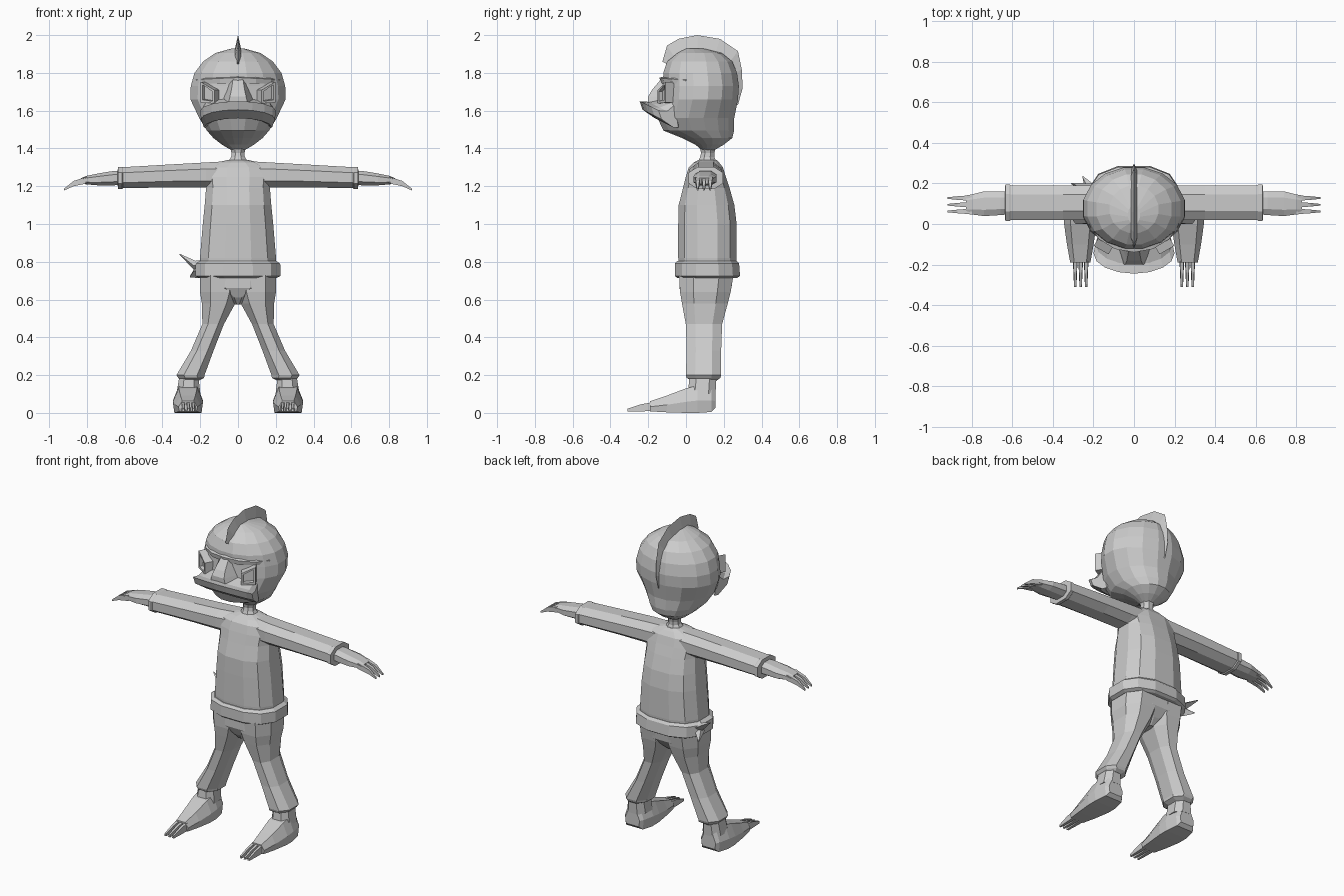
import bpy, bmesh, math
from mathutils import Vector

grey = bpy.data.materials.new("plain grey")
grey.diffuse_color = (0.6, 0.6, 0.6, 1)


def loft(name, rings, closed=False):
    """Skin a row of equal-length point rings, capping the ends."""
    bm = bmesh.new()
    vs = [[bm.verts.new(p) for p in r] for r in rings]
    n = len(vs[0])
    pairs = list(zip(vs, vs[1:])) + ([(vs[-1], vs[0])] if closed else [])
    for a, b in pairs:
        for i in range(n):
            j = (i + 1) % n
            bm.faces.new((a[i], a[j], b[j], b[i]))
    if not closed:
        bm.faces.new(vs[0])
        bm.faces.new(vs[-1])
    bmesh.ops.recalc_face_normals(bm, faces=bm.faces)
    me = bpy.data.meshes.new(name)
    bm.to_mesh(me)
    bm.free()
    me.materials.append(grey)
    ob = bpy.data.objects.new(name, me)
    bpy.context.collection.objects.link(ob)
    return ob


def oval(n, a, b, power=1.0):
    """Rounded outline; power below 1 makes it boxier."""
    pts = []
    for i in range(n):
        t = 2 * math.pi * (i + 0.5) / n
        c, s = math.cos(t), math.sin(t)
        pts.append((a * math.copysign(abs(c) ** power, c),
                    b * math.copysign(abs(s) ** power, s)))
    return pts


def z_loft(name, secs, n, power=1.0, s=1):
    """Sections along z: (z, x0, x1, y front, y back)."""
    rings = []
    for z, x0, x1, yf, yb in secs:
        k = math.cos(math.pi / n)
        pts = oval(n, (x1 - x0) / 2 / k, (yb - yf) / 2 / k, power)
        rings.append([(s * (u + (x0 + x1) / 2), v + (yf + yb) / 2, z) for u, v in pts])
    return loft(name, rings)


def x_loft(name, secs, n, power=1.0, s=1):
    """Sections along x: (x, y0, y1, z0, z1)."""
    rings = []
    for x, y0, y1, z0, z1 in secs:
        k = math.cos(math.pi / n)
        pts = oval(n, (y1 - y0) / 2 / k, (z1 - z0) / 2 / k, power)
        rings.append([(s * x, u + (y0 + y1) / 2, v + (z0 + z1) / 2) for u, v in pts])
    return loft(name, rings)


def sym(secs):
    return [(z, -h, h, f, b) for z, h, f, b in secs]


# Head
z_loft("head", sym([
    (1.385, .025, .09, .14), (1.42, .085, .05, .20), (1.455, .13, -.02, .245),
    (1.495, .165, -.12, .255), (1.56, .205, -.15, .255), (1.66, .252, -.125, .275),
    (1.73, .25, -.12, .28), (1.80, .23, -.12, .27), (1.86, .185, -.10, .245),
    (1.905, .12, -.045, .19), (1.93, .03, .0, .09)]), 16)

# Crest: ridge points paired with base points on the skull (y, z)
ridge = [(-.125, 1.86), (-.10, 1.945), (-.04, 1.98), (.06, 2.0), (.18, 1.98),
         (.275, 1.915), (.295, 1.82), (.30, 1.72), (.275, 1.63)]
base = [(-.09, 1.84), (-.06, 1.88), (-.02, 1.90), (.06, 1.91), (.15, 1.89),
        (.225, 1.85), (.255, 1.79), (.26, 1.71), (.25, 1.64)]
wide = [.008, .018, .02, .02, .02, .02, .02, .016, .008]
loft("head_crest", [[(0, *r), (w, *b), (-w, *b)] for r, b, w in zip(ridge, base, wide)])

# Wide curled upper lip
rings = []
for i in range(9):
    t = (i - 4) / 4
    c = math.cos(t * math.pi / 2)
    x = .2 * math.sin(t * math.pi / 2)
    yt, zt = -.145 - .10 * c, 1.60 + .05 * c
    rings.append([(x * .9, -.06, zt + .03), (x * .95, yt + .045, zt - .003),
                  (x, yt, zt), (x * .98, yt + .015, zt - .045),
                  (x * .9, yt + .08, zt - .09), (x * .85, -.04, zt - .09)])
loft("upper_lip", rings)

# Nose bridge and brow
loft("nose", [[(-a, yb, z), (-a * .5, yf, z), (a * .5, yf, z), (a, yb, z)] for z, a, yf, yb in
              [(1.775, .05, -.125, -.08), (1.71, .07, -.18, -.08),
               (1.675, .085, -.2, -.08), (1.62, .11, -.2, -.08)]])
rings = []
for i in range(7):
    t = (i - 3) / 3
    c, sn = math.cos(t * 1.25), math.sin(t * 1.25)
    x, y = .235 * sn, .06 - .2 * c
    rings.append([(x * .92, y + .06, 1.79), (x, y, 1.775 - .012 * abs(t)),
                  (x, y + .005, 1.745), (x * .92, y + .06, 1.735)])
loft("brow", rings)

for s, side in ((1, "right"), (-1, "left")):
    # Eye: raised frame around a sunken plate
    ctr = Vector((s * .158, -.122, 1.69))
    out = Vector((s * .5, -.866, 0))
    across = Vector((s * .866, .5, 0))
    up = Vector((0, 0, 1))

    def rim(w, h, d):
        return [ctr + across * u * w + up * (v * h + u * .008) + out * d
                for u, v in ((-1, -.8), (1, -1), (1, 1), (-1, .5))]
    loft(side + "_eye_frame", [rim(.042, .055, -.05), rim(.042, .055, .008),
                               rim(.03, .04, .008), rim(.026, .035, -.05)], True)
    loft(side + "_eye", [rim(.03, .04, -.05), rim(.028, .037, -.012)])

    # Sleeve with a cuff step
    x_loft(side + "_sleeve", [
        (.08, .03, .19, 1.19, 1.33), (.17, .02, .19, 1.195, 1.325), (.35, .02, .19, 1.195, 1.315),
        (.61, .02, .19, 1.19, 1.30), (.615, .015, .195, 1.185, 1.302),
        (.635, .015, .195, 1.185, 1.302), (.637, .045, .165, 1.205, 1.285)], 8, .85, s)
    # Hand and fingers
    x_loft(side + "_hand", [
        (.60, .05, .16, 1.21, 1.28), (.66, .045, .16, 1.205, 1.28), (.74, .04, .16, 1.205, 1.267),
        (.80, .048, .145, 1.21, 1.255), (.83, .05, .14, 1.213, 1.243)], 8, .8, s)
    for y in (.062, .095, .128):
        x_loft(side + "_finger", [(.80, y - .014, y + .014, 1.215, 1.25),
                                  (.87, y - .009, y + .009, 1.20, 1.228),
                                  (.92, y - .004, y + .004, 1.178, 1.188)], 4, 1, s)

    # Trouser leg with hem, then ankle
    z_loft(side + "_trouser_leg", [
        (.73, -.01, .20, -.035, .25), (.64, -.01, .20, -.03, .235), (.58, .015, .19, -.02, .22),
        (.47, .075, .188, 0, .19), (.33, .13, .248, .005, .185),
        (.20, .178, .325, 0, .185), (.185, .18, .315, .005, .18), (.17, .21, .30, .03, .16)], 8, .85, s)
    z_loft(side + "_ankle", [(.19, .21, .31, .02, .16), (.10, .20, .325, .01, .155)], 8, .8, s)
    # Foot, sections along y: (y, half width, top, bottom)
    rings = []
    for y, h, zt, zb in ((.155, .05, .11, .025), (.135, .065, .14, .005), (.06, .08, .145, .0),
                         (.0, .08, .13, .0), (-.10, .066, .092, .003), (-.19, .05, .062, .008)):
        xc = .265
        rings.append([(s * (xc + u * h), y, zb + v * (zt - zb)) for u, v in
                      ((-.9, 0), (.9, 0), (1, .45), (.6, 1), (-.6, 1), (-1, .45))])
    loft(side + "_foot", rings)
    # Toes
    for x in (.236, .263, .29):
        loft(side + "_toe", [[(s * (x + u * w), y, zb + v * (zt - zb)) for u, v in
                              ((-1, 0), (1, 0), (.8, 1), (-.8, 1))]
                             for y, w, zb, zt in ((-.17, .012, .01, .058),
                                                  (-.24, .009, .008, .045),
                                                  (-.31, .006, .008, .022))])

# Torso, neck and collar
z_loft("torso", sym([
    (.72, .195, -.035, .26), (.82, .20, -.04, .267), (1.0, .185, -.04, .267),
    (1.10, .175, -.038, .255), (1.19, .168, -.015, .23), (1.25, .175, .0, .21),
    (1.30, .165, .015, .195), (1.325, .11, .04, .175), (1.34, .05, .07, .16)]), 12, .8)
z_loft("neck", sym([(1.32, .06, .06, .165), (1.355, .036, .075, .15),
                    (1.375, .034, .08, .15), (1.42, .045, .07, .16)]), 8)

# Pelvis between the legs
z_loft("pelvis", sym([(.74, .20, -.035, .25), (.66, .195, -.035, .24),
                      (.61, .06, -.01, .20), (.575, .02, .02, .16)]), 12, .85)

# Belt and its knot tails
z_loft("belt", sym([(.715, .205, -.045, .27), (.725, .224, -.058, .285),
                    (.79, .222, -.058, .28), (.805, .20, -.045, .268)]), 12, .8)
for tip, dz in (((-.31, .20, .84), .02), ((-.255, .235, .72), -.01)):
    z = .76 + dz
    loft("belt_knot_tail", [
        [(-.17, .15, z - .04), (-.20, .12, z), (-.19, .15, z + .03), (-.17, .21, z)],
        [(-.22, .17, z - .035), (-.235, .15, z), (-.225, .17, z + .025), (-.205, .2, z)],
        [(tip[0] + a, tip[1] + b, tip[2] + c) for a, b, c in
         ((0, 0, -.003), (0, -.003, 0), (0, 0, .003), (.002, .003, 0))]])
